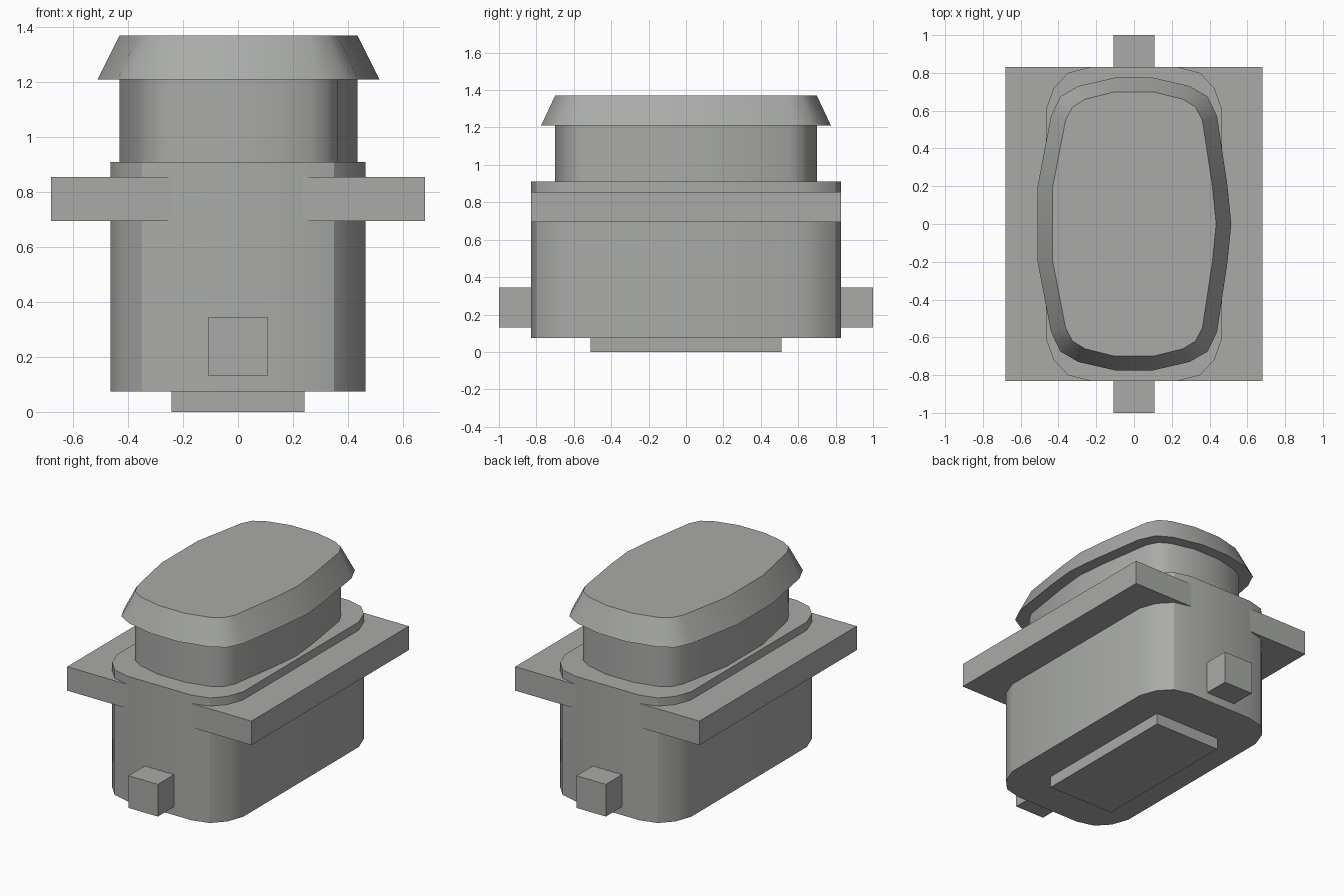
import bpy, bmesh, math

cube = bpy.data.objects.get("Cube")
if cube:
    bpy.data.objects.remove(cube, do_unlink=True)

# Single grey material
GREY = (0.40, 0.41, 0.395, 1.0)
grey = bpy.data.materials.new("grey")
grey.use_nodes = True
grey.diffuse_color = GREY
bsdf = grey.node_tree.nodes["Principled BSDF"]
bsdf.inputs["Base Color"].default_value = GREY
bsdf.inputs["Roughness"].default_value = 0.7


def loft(name, bottom, top, z0, z1, smooth=True):
    """Closed solid between two outlines with equal point counts."""
    bm = bmesh.new()
    lo = [bm.verts.new((x, y, z0)) for x, y in bottom]
    hi = [bm.verts.new((x, y, z1)) for x, y in top]
    n = len(lo)
    bm.faces.new(lo)
    bm.faces.new(hi)
    for i in range(n):
        j = (i + 1) % n
        bm.faces.new((lo[i], lo[j], hi[j], hi[i]))
    bmesh.ops.recalc_face_normals(bm, faces=bm.faces)
    mesh = bpy.data.meshes.new(name)
    bm.to_mesh(mesh)
    bm.free()
    mesh.materials.append(grey)
    obj = bpy.data.objects.new(name, mesh)
    bpy.context.collection.objects.link(obj)
    if smooth:
        bpy.ops.object.select_all(action='DESELECT')
        obj.select_set(True)
        bpy.context.view_layer.objects.active = obj
        bpy.ops.object.shade_smooth_by_angle(angle=math.radians(32))
    return obj


def box(name, x0, x1, y0, y1, z0, z1):
    rect = [(x0, y0), (x1, y0), (x1, y1), (x0, y1)]
    return loft(name, rect, rect, z0, z1, smooth=False)


def outline(right, left):
    """Full outline from the back halves of the right and left sides."""
    half = right + left[::-1]
    front = [(x, -y) for x, y in left + right[::-1] if y > 0]
    return half + front


def mirror_x(points):
    return [(-x, y) for x, y in points]


# Rounded main body
corner = [(0.465, 0.61), (0.425, 0.72), (0.35, 0.80), (0.235, 0.83)]
body = outline(corner, mirror_x(corner))
loft("body", body, body, 0.075, 0.91)

# Oval outlines for the neck and the flared cap
rim_corner = [(0.44, 0.57), (0.39, 0.675), (0.295, 0.73), (0.10, 0.775)]
rim = outline([(0.515, 0.0), (0.495, 0.20)] + rim_corner,
              [(-0.512, 0.19)] + mirror_x(rim_corner))
neck_corner = [(0.362, 0.55), (0.325, 0.62), (0.26, 0.66), (0.10, 0.70)]
neck = outline([(0.435, 0.0), (0.415, 0.20)] + neck_corner,
               [(-0.432, 0.19)] + mirror_x(neck_corner))
loft("neck", neck, neck, 0.91, 1.21)
loft("cap", rim, neck, 1.21, 1.37)

# Flange wings on both sides, flush with the body front and back
box("left_flange", 0.235, 0.68, -0.83, 0.83, 0.695, 0.855)
box("right_flange", -0.68, -0.235, -0.83, 0.83, 0.695, 0.855)

# Pegs and foot plate
box("front_peg", -0.108, 0.108, -1.0, -0.83, 0.13, 0.345)
box("back_peg", -0.108, 0.108, 0.83, 1.0, 0.13, 0.345)
box("foot_plate", -0.242, 0.242, -0.51, 0.51, 0.0, 0.075)
